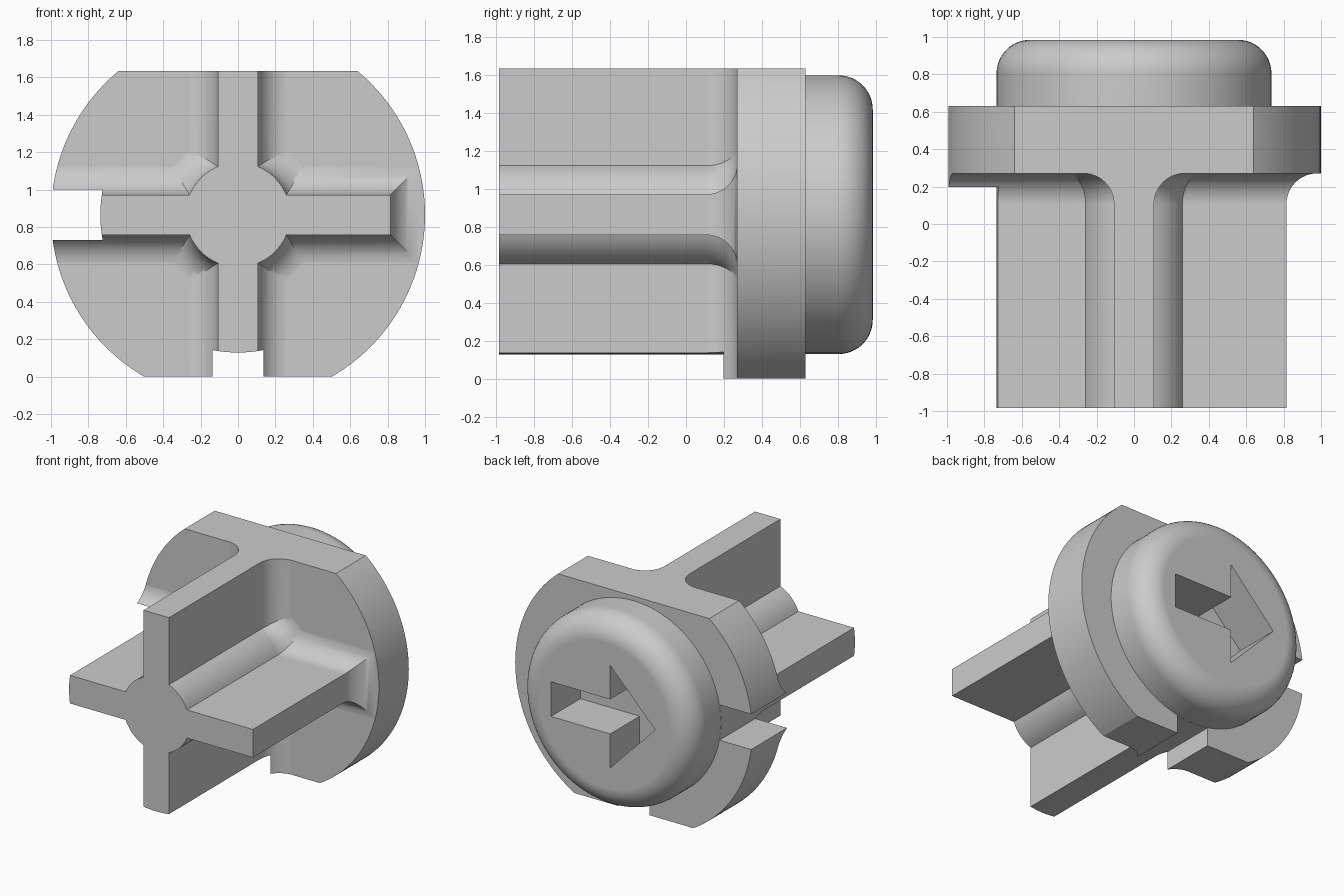
import bpy, bmesh
from math import sin, cos, pi, asin

cube = bpy.data.objects.get("Cube")
if cube:
    bpy.data.objects.remove(cube, do_unlink=True)

CZ = 0.865               # height of the central axis
CAP_R = 0.735
FRONT, PLATE_FRONT, PLATE_BACK, BACK = -0.985, 0.27, 0.63, 0.985
TOP = 1.635
ARM = 0.107              # half thickness of the stem blades
FILLET = 0.165

gray = bpy.data.materials.new("plain gray")
gray.use_nodes = True
color = (0.6, 0.6, 0.6, 1)
gray.diffuse_color = color
gray.node_tree.nodes["Principled BSDF"].inputs["Base Color"].default_value = color


def loft(name, sections):
    """Solid through matching (y, [(x, z), ...]) sections, z taken from the axis."""
    bm = bmesh.new()
    rings = [[bm.verts.new((x, y, z + CZ)) for x, z in pts] for y, pts in sections]
    for a, b in zip(rings, rings[1:]):
        for i in range(len(a)):
            j = (i + 1) % len(a)
            bm.faces.new((a[i], a[j], b[j], b[i]))
    bm.faces.new(rings[0])
    bm.faces.new(rings[-1])
    bmesh.ops.recalc_face_normals(bm, faces=bm.faces)
    mesh = bpy.data.meshes.new(name)
    bm.to_mesh(mesh)
    bm.free()
    mesh.materials.append(gray)
    ob = bpy.data.objects.new(name, mesh)
    bpy.context.collection.objects.link(ob)
    return ob


def prism(name, pts, y0, y1):
    return loft(name, [(y0, pts), (y1, pts)])


def arc(r, a0, a1, n):
    return [(r * cos(a0 + (a1 - a0) * i / n), r * sin(a0 + (a1 - a0) * i / n))
            for i in range(n + 1)]


def circle(r, n=96):
    return arc(r, 0, 2 * pi, n)[:-1]


def rect(x0, x1, z0, z1):
    return [(x0, z0), (x1, z0), (x1, z1), (x0, z1)]


def flared(name, section):
    """Straight bar whose section(offset) widens in a fillet onto the plate."""
    layers = [(FRONT, section(0))]
    steps = 12
    for i in range(steps + 1):
        t = pi / 2 * i / steps
        layers.append((PLATE_FRONT + 0.001 - FILLET * (1 - sin(t)),
                       section(FILLET * (1 - cos(t)))))
    layers.append((PLATE_FRONT + 0.1, section(FILLET)))
    return loft(name, layers)


def boolean(ob, other, operation):
    mod = ob.modifiers.new("cut", 'BOOLEAN')
    mod.operation, mod.object, mod.solver = operation, other, 'EXACT'
    bpy.context.view_layer.objects.active = ob
    bpy.ops.object.modifier_apply(modifier=mod.name)
    bpy.data.objects.remove(other, do_unlink=True)


def finish(ob):
    bpy.ops.object.select_all(action='DESELECT')
    ob.select_set(True)
    bpy.context.view_layer.objects.active = ob
    bpy.ops.object.shade_smooth_by_angle(angle=0.5)
    weighted = ob.modifiers.new("even shading", 'WEIGHTED_NORMAL')
    weighted.keep_sharp = True


# Plate outline: a round disc with flat top and bottom
high, low = asin(TOP - CZ), -asin(CZ)
right = arc(1.0, low, high, 48)
outline = right + [(-x, z) for x, z in reversed(right)]
body = prism("stem_and_plate", outline, PLATE_FRONT, PLATE_BACK)

# Cross-shaped stem with a round core, flaring onto the plate
boolean(body, flared("upright_blade", lambda d: rect(-ARM - d, ARM + d, -1.3, 1.3)), 'UNION')
boolean(body, flared("level_blade", lambda d: rect(-1.3, 0.815 + d, -ARM - d, ARM + d)), 'UNION')
boolean(body, flared("core", lambda d: circle(0.28 + d, 64)), 'UNION')
boolean(body, prism("trim", outline, -1.2, 1.2), 'INTERSECT')


# Slots on one side and underneath, with round inner walls
def slot(angle):
    a = asin(0.135 / CAP_R)
    local = arc(CAP_R + 0.001, -a, a, 10) + [(1.3, 0.135), (1.3, -0.135)]
    c, s = cos(angle), sin(angle)
    pts = [(u * c - v * s, u * s + v * c) for u, v in local]
    return prism("slot", pts, -1.2, 1.2)


for angle in (pi, 1.5 * pi):
    boolean(body, slot(angle), 'DIFFERENCE')
finish(body)

# Rounded cap with an arrow-shaped recess
R = 0.18
layers = [(PLATE_BACK - 0.03, circle(CAP_R))]
for i in range(13):
    t = pi / 2 * i / 12
    layers.append((BACK - R + R * sin(t), circle(CAP_R - R + R * cos(t))))
cap = loft("cap", layers)
upper = [(0.45, 0.132), (-0.05, 0.132), (-0.05, 0.39)]
arrow = upper + [(-0.43, 0)] + [(x, -z) for x, z in reversed(upper)]
boolean(cap, prism("arrow_cutter", arrow, 0.5, 1.2), 'DIFFERENCE')
finish(cap)
